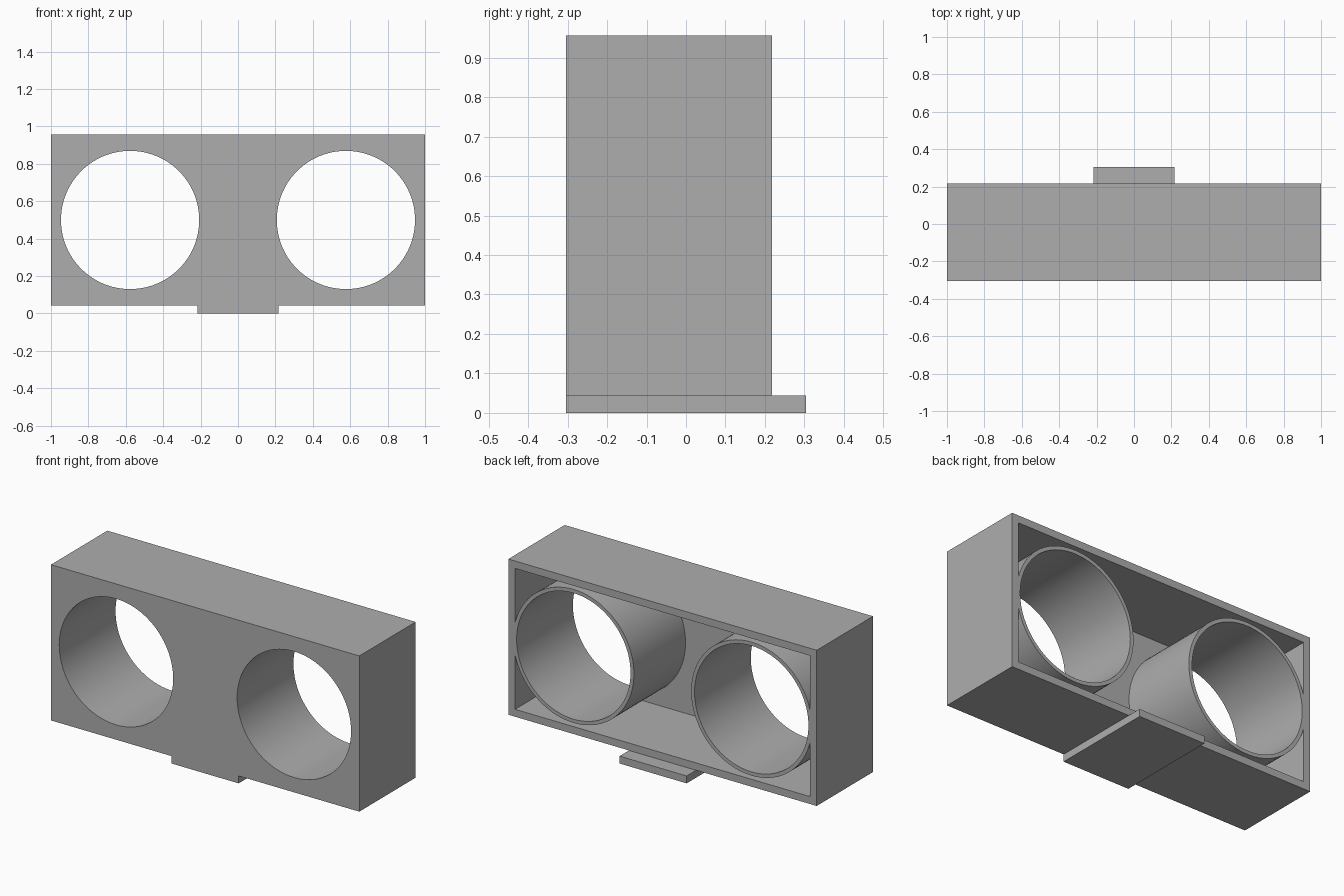
import bpy
import math

default = bpy.data.objects.get("Cube")
if default:
    bpy.data.objects.remove(default, do_unlink=True)

U = 2 / 46                      # wall thickness, the design unit
FRONT, BACK = -7 * U, 5 * U     # housing depth
BOTTOM, TOP = U, 22 * U
HOLE_X, HOLE_Z = 0.577, (BOTTOM + TOP) / 2
HOLE_R, TUBE_R = 8.5 * U, 9 * U

grey = bpy.data.materials.new("plain grey")
grey.use_nodes = True
grey.diffuse_color = (0.42, 0.42, 0.42, 1)
grey.node_tree.nodes["Principled BSDF"].inputs["Base Color"].default_value = grey.diffuse_color


def box(name, x, y0, y1, z0, z1):
    """Box symmetric in x, given by its extents."""
    bpy.ops.mesh.primitive_cube_add(size=1, location=(0, (y0 + y1) / 2, (z0 + z1) / 2))
    ob = bpy.context.object
    ob.name = name
    ob.scale = (2 * x, y1 - y0, z1 - z0)
    bpy.ops.object.transform_apply(location=True, rotation=False, scale=True)
    ob.data.materials.append(grey)
    return ob


def rod(name, side, radius):
    """Long cylinder through the housing along y."""
    bpy.ops.mesh.primitive_cylinder_add(
        vertices=96, radius=radius, depth=2,
        location=(side * HOLE_X, 0, HOLE_Z), rotation=(math.pi / 2, 0, 0))
    ob = bpy.context.object
    ob.name = name
    ob.hide_render = True
    ob.data.materials.append(grey)
    return ob


def cut(target, cutter):
    """Subtract the cutter from the target and discard it."""
    bpy.context.view_layer.objects.active = target
    mod = target.modifiers.new("cut", "BOOLEAN")
    mod.operation = "DIFFERENCE"
    mod.solver = "EXACT"
    mod.object = cutter
    bpy.ops.object.modifier_apply(modifier=mod.name)
    bpy.data.objects.remove(cutter, do_unlink=True)


# Housing block, and the rear cavity that leaves the two tubes standing
housing = box("housing", 1, FRONT, BACK, BOTTOM, TOP)
cavity = box("cavity_cutter", 1 - U, FRONT + U, BACK + 0.2, BOTTOM + U, TOP - U)
cavity.hide_render = True
for side in (-1, 1):
    cut(cavity, rod("tube_cutter", side, TUBE_R))
cut(housing, cavity)

# Round openings right through the tubes
for side in (-1, 1):
    cut(housing, rod("hole_cutter", side, HOLE_R))

bpy.ops.object.select_all(action="DESELECT")
housing.select_set(True)
bpy.context.view_layer.objects.active = housing
bpy.ops.object.shade_smooth_by_angle(angle=math.radians(30))

# Mounting tab under the housing, reaching out behind it
box("mounting_tab", 5 * U, FRONT, 7 * U, 0, BOTTOM)
